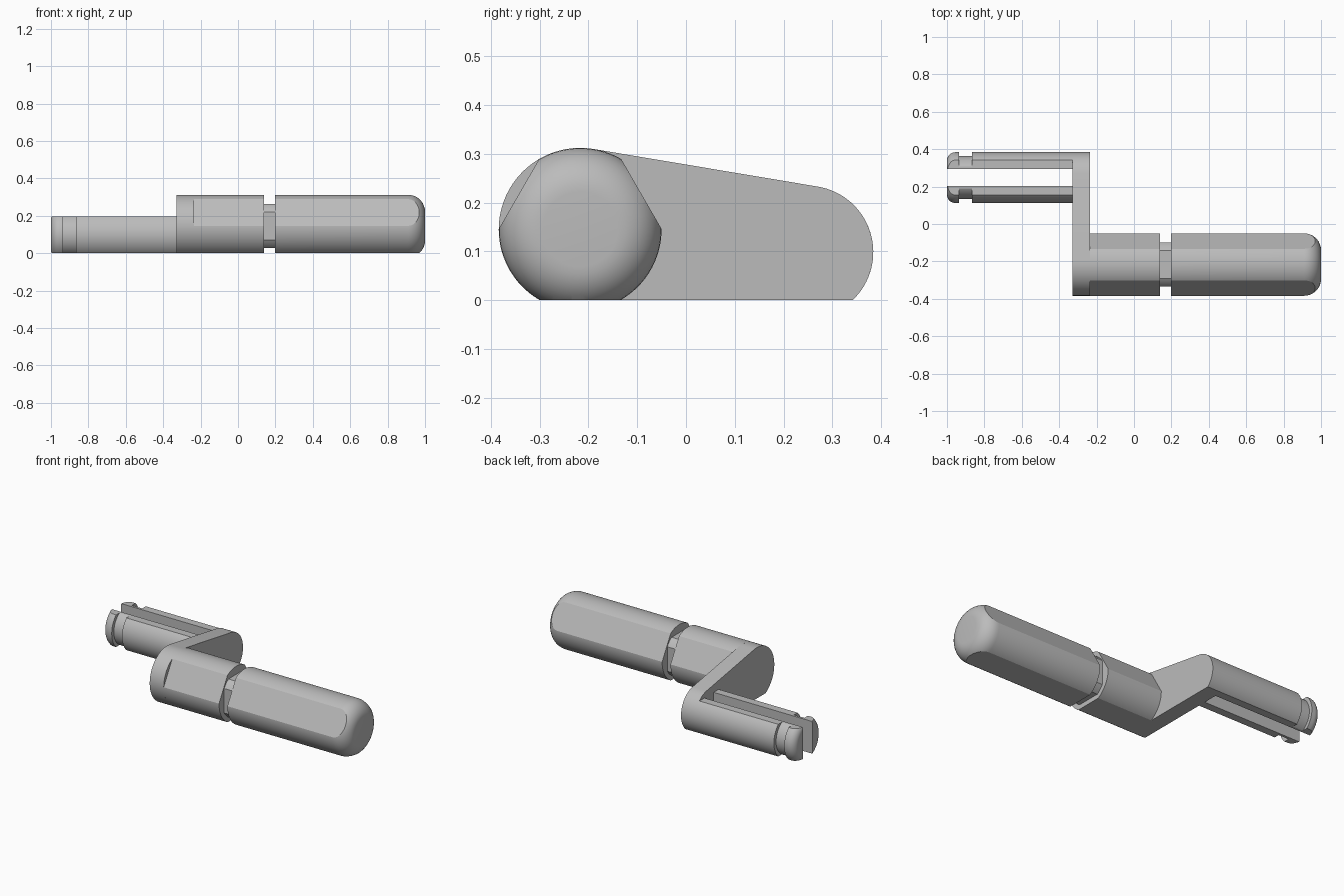
import bpy, bmesh
from math import sin, cos, pi, radians, degrees, asin, acos, atan2, hypot
from mathutils import Vector

if "Cube" in bpy.data.objects:
    bpy.data.objects.remove(bpy.data.objects["Cube"])

GREY = (0.5, 0.5, 0.5, 1)
steel = bpy.data.materials.new("plain grey")
steel.use_nodes = True
steel.diffuse_color = GREY
steel.node_tree.nodes["Principled BSDF"].inputs["Base Color"].default_value = GREY

# Axis (y, z) and radius of the grip and of the split peg
GRIP_Y, GRIP_Z, GRIP_R = -0.217, 0.145, 0.167
PEG_Y, PEG_Z, PEG_R = 0.248, 0.0985, 0.136


def finish(bm, name):
    bmesh.ops.recalc_face_normals(bm, faces=bm.faces[:])
    mesh = bpy.data.meshes.new(name)
    bm.to_mesh(mesh)
    bm.free()
    mesh.materials.append(steel)
    ob = bpy.data.objects.new(name, mesh)
    bpy.context.collection.objects.link(ob)
    bpy.ops.object.select_all(action='DESELECT')
    ob.select_set(True)
    bpy.context.view_layer.objects.active = ob
    bpy.ops.object.shade_smooth_by_angle(angle=radians(18))
    return ob


def lathe(profile, y, z, segments=72):
    """Solid of revolution about a line along x; profile holds (x, radius)."""
    bm = bmesh.new()
    angles = [2 * pi * (i + 0.5) / segments for i in range(segments)]
    rings = [[bm.verts.new((x, y + r * cos(a), z + r * sin(a))) for a in angles]
             for x, r in profile]
    for a, b in zip(rings, rings[1:]):
        for i in range(segments):
            j = (i + 1) % segments
            bm.faces.new((a[i], a[j], b[j], b[i]))
    bm.faces.new(rings[0])
    bm.faces.new(rings[-1])
    return bm


def slice_off(bm, point, normal):
    """Remove everything beyond a plane and cap the cut."""
    bmesh.ops.bisect_plane(bm, geom=bm.verts[:] + bm.edges[:] + bm.faces[:],
                           plane_co=point, plane_no=normal, clear_outer=True)
    bmesh.ops.holes_fill(bm, edges=[e for e in bm.edges if e.is_boundary], sides=0)


def cut_flats(bm, y, z, distance, angles):
    for a in angles:
        n = Vector((0, cos(radians(a)), sin(radians(a))))
        slice_off(bm, Vector((0, y, z)) + n * distance, n)


def fillet(x_end, radius, size, direction, steps=9):
    """Quarter-round end profile reaching x_end."""
    return [(x_end - direction * size * (1 - sin(t)), radius - size * (1 - cos(t)))
            for t in (pi / 2 * i / steps for i in range(steps + 1))]


# Grip: round bar with three flats, in two lengths joined by a slimmer neck
for name, profile in (
        ("grip_base", [(-0.24, GRIP_R), (0.14, GRIP_R)]),
        ("grip_handle", [(0.197, GRIP_R)] + fillet(1.0, GRIP_R, 0.09, 1))):
    bar = lathe(profile, GRIP_Y, GRIP_Z)
    cut_flats(bar, GRIP_Y, GRIP_Z, GRIP_Z, (30, 150, 270))
    finish(bar, name)

neck = lathe([(0.13, 0.139), (0.207, 0.139)], GRIP_Y, GRIP_Z)
cut_flats(neck, GRIP_Y, GRIP_Z, 0.117, (0, 90, 180, 270))
finish(neck, "grip_neck")

# Crank arm: plate wrapped around both axes with a flat underside
dy, dz = PEG_Y - GRIP_Y, PEG_Z - GRIP_Z
tangent = degrees(atan2(dz, dy) + acos((GRIP_R - PEG_R) / hypot(dy, dz)))


def arc(y, z, r, start, end, steps=32):
    return [(y + r * cos(radians(start + (end - start) * i / steps)),
             z + r * sin(radians(start + (end - start) * i / steps)))
            for i in range(steps + 1)]


outline = (arc(PEG_Y, PEG_Z, PEG_R, -degrees(asin(PEG_Z / PEG_R)), tangent)
           + arc(GRIP_Y, GRIP_Z, GRIP_R, tangent, 180 + degrees(asin(GRIP_Z / GRIP_R))))
arm = bmesh.new()
face = arm.faces.new([arm.verts.new((-0.33, y, z)) for y, z in outline])
moved = bmesh.ops.extrude_face_region(arm, geom=[face])["geom"]
bmesh.ops.translate(arm, vec=(0.095, 0, 0),
                    verts=[v for v in moved if isinstance(v, bmesh.types.BMVert)])
finish(arm, "crank_arm")

# Split peg: two mirrored prongs with a retaining groove and rounded tip
peg_profile = [(-0.325, PEG_R), (-0.865, PEG_R), (-0.865, 0.115),
               (-0.935, 0.115), (-0.935, PEG_R)] + fillet(-1.0, PEG_R, 0.045, -1)
for name, side in (("back_prong", 1), ("front_prong", -1)):
    prong = lathe(peg_profile, PEG_Y, PEG_Z)
    cut_flats(prong, PEG_Y, PEG_Z, PEG_Z, (90, 270))
    slice_off(prong, Vector((0, PEG_Y + side * 0.045, 0)), Vector((0, -side, 0)))
    finish(prong, name)
